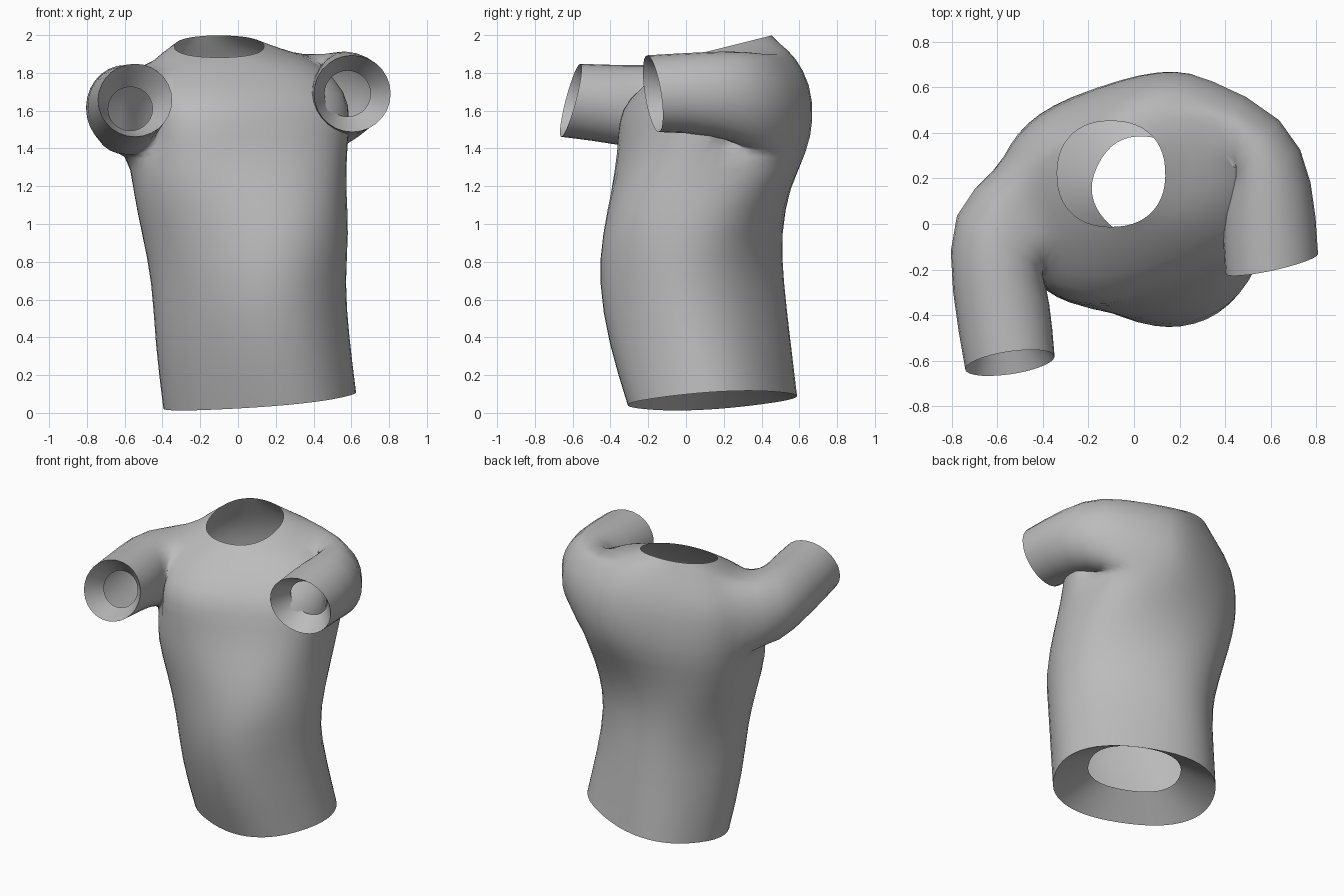
import bpy, bmesh
from math import sin, cos, radians, pi, copysign
from mathutils import Vector

cube = bpy.data.objects.get("Cube")
if cube:
    bpy.data.objects.remove(cube)

SIDES = 24
SEAM = radians(20)                     # compass angle of the first column
bm = bmesh.new()
crease = bm.edges.layers.float.new("crease_edge")


def soft(v, power):
    return copysign(abs(v) ** power, v)


def body_ring(z, cx, cy, rx, ry, turn, power, tilt_x=0, tilt_y=0):
    """One squared oval of the torso, turned about z and tilted."""
    ring, t = [], radians(turn)
    for i in range(SIDES):
        a = SEAM + 2 * pi * i / SIDES - t
        u, v = rx * soft(cos(a), power), ry * soft(sin(a), power)
        x, y = u * cos(t) - v * sin(t), u * sin(t) + v * cos(t)
        ring.append(bm.verts.new((cx + x, cy + y, z + tilt_x * x + tilt_y * y)))
    return ring


def sleeve_ring(center, facing, r, rz, lean, count):
    """One oval of a sleeve; facing is the compass angle of its outer side."""
    out = Vector((cos(radians(facing)), sin(radians(facing)), 0))
    up = Vector((0, lean, 1))
    start = -pi / 2 - 4 * pi / count
    angles = [start + 2 * pi * k / count for k in range(count)]
    return [bm.verts.new(Vector(center) + out * r * cos(a) + up * rz * sin(a))
            for a in angles]


def join(a, b):
    n = len(a)
    for i in range(n):
        bm.faces.new((a[i], a[(i + 1) % n], b[(i + 1) % n], b[i]))


def fold_in(rim, scale, shift):
    """Turned-in lip that narrows inside an opening, with a crisp rim."""
    mid = sum((v.co for v in rim), Vector()) / len(rim)
    join(rim, [bm.verts.new(mid + (v.co - mid) * scale + Vector(shift)) for v in rim])
    for i, v in enumerate(rim):
        edge = bm.edges.get((v, rim[i - 1]))
        edge[crease] = 1
        edge.smooth = False


# Torso, from the tilted hem up to the neckline; the hips twist against the chest
rings = [body_ring(*p) for p in (
    (0.065, 0.115, 0.14, 0.52, 0.405, -27, 0.84, 0.09, 0.08),
    (0.38, 0.075, 0.07, 0.52, 0.435, -33, 0.84, 0.04, 0.03),
    (0.70, 0.055, 0.025, 0.52, 0.435, -38, 0.84),
    (0.95, 0.04, 0.03, 0.555, 0.44, -22, 0.84),
    (1.20, 0.005, 0.08, 0.57, 0.475, 0, 0.82),
    (1.38, 0.0, 0.14, 0.575, 0.485, 14, 0.78),
    (1.55, 0.0, 0.16, 0.59, 0.475, 20, 0.74),
    (1.70, 0.0, 0.175, 0.58, 0.445, 20, 0.76, 0, 0.08),
    (1.84, -0.03, 0.215, 0.47, 0.335, 20, 0.85, 0.03, 0.12),
    (1.905, -0.075, 0.22, 0.33, 0.27, 15, 0.88, 0, 0.18),
    (1.94, -0.10, 0.22, 0.24, 0.235, 0, 0.88, 0, 0.25))]

LOW, HIGH = 5, 8                       # rows that bound the armholes
left_cols = [-1, 0, 1, 2, 3]           # front edge to back edge
right_cols = [14, 13, 12, 11, 10]
open_cells = set(left_cols[:-1]) | set(right_cols[1:])

for row in range(len(rings) - 1):
    a, b = rings[row], rings[row + 1]
    for i in range(-1, SIDES - 1):
        if not (LOW <= row < HIGH and i in open_cells):
            bm.faces.new((a[i], a[i + 1], b[i + 1], b[i]))
fold_in(rings[0], 0.57, (-0.01, -0.01, 0.13))


def sleeve(cols, sections, lip_shift):
    """Walk round the armhole and extend it forward through the sections."""
    loop = [rings[LOW][c] for c in cols]
    loop += [rings[r][cols[-1]] for r in range(LOW + 1, HIGH)]
    loop += [rings[HIGH][c] for c in reversed(cols)]
    loop += [rings[r][cols[0]] for r in range(HIGH - 1, LOW, -1)]
    for s in sections:
        ring = sleeve_ring(*s, len(loop))
        join(loop, ring)
        loop = ring
    fold_in(loop, 0.6, lip_shift)


# Left sleeve, drawn back
sleeve(left_cols, (
    ((0.555, 0.33, 1.66), 48, 0.20, 0.265, 0),
    ((0.585, 0.13, 1.695), 15, 0.22, 0.225, -0.05),
    ((0.605, -0.175, 1.69), 12, 0.215, 0.21, -0.15)), (-0.025, 0.13, 0))

# Right sleeve, reaching forward
sleeve(right_cols, (
    ((-0.615, -0.06, 1.60), 148, 0.25, 0.255, 0),
    ((-0.585, -0.32, 1.63), 175, 0.225, 0.215, 0.1),
    ((-0.545, -0.61, 1.655), 188, 0.205, 0.2, 0.26)), (-0.025, 0.13, -0.045))

bmesh.ops.recalc_face_normals(bm, faces=bm.faces)
for f in bm.faces:
    f.smooth = True
mesh = bpy.data.meshes.new("shirt")
bm.to_mesh(mesh)
bm.free()
shirt = bpy.data.objects.new("shirt", mesh)
bpy.context.collection.objects.link(shirt)

# Plain grey cloth
grey = bpy.data.materials.new("grey cloth")
grey.use_nodes = True
grey.diffuse_color = (0.5, 0.5, 0.5, 1)
grey.node_tree.nodes["Principled BSDF"].inputs["Base Color"].default_value = (0.5, 0.5, 0.5, 1)
mesh.materials.append(grey)

# Rounded, smoothly shaded surface
rounding = shirt.modifiers.new("rounding", "SUBSURF")
rounding.levels = rounding.render_levels = 1
